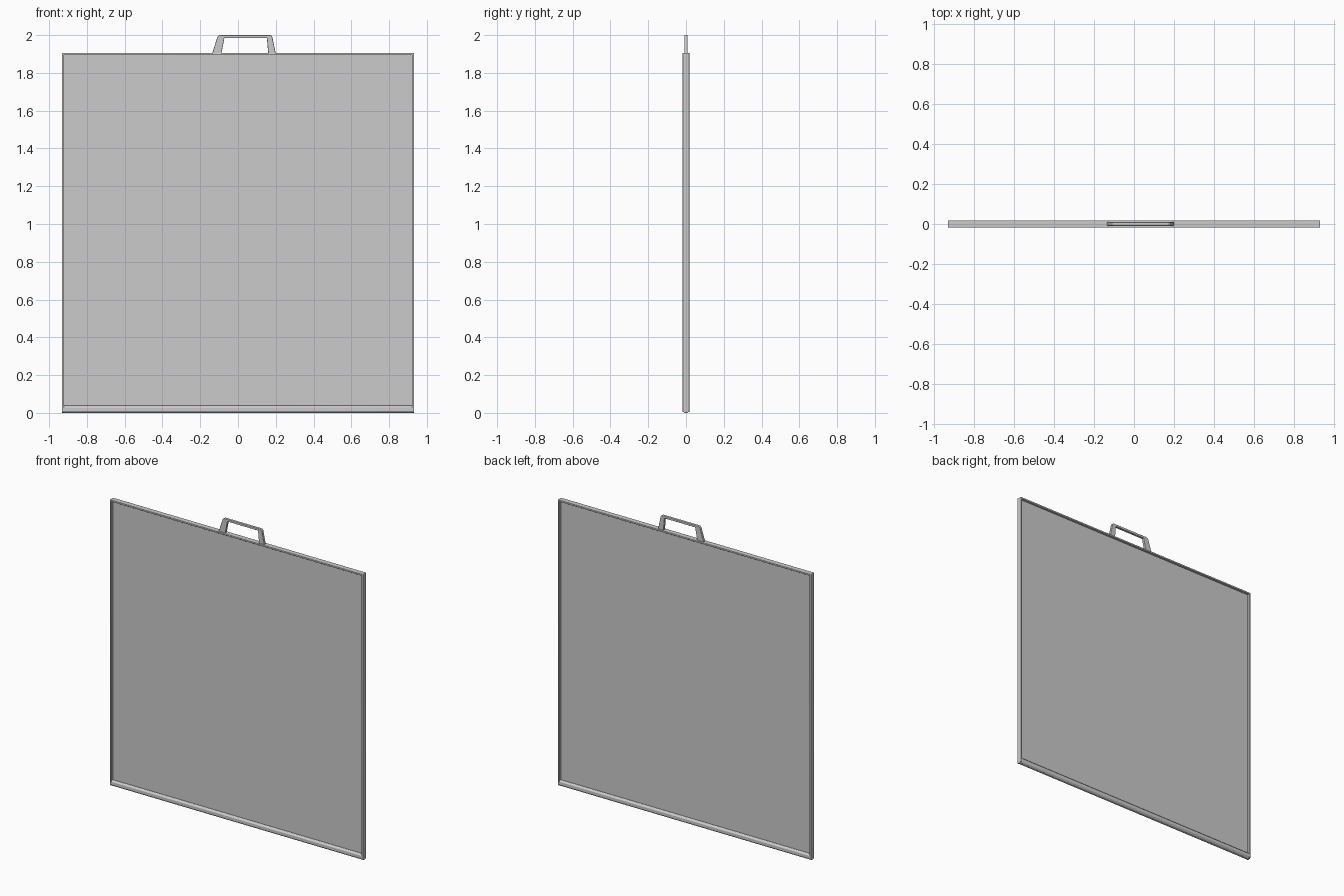
import bpy

if "Cube" in bpy.data.objects:
    bpy.data.objects.remove(bpy.data.objects["Cube"])

W, H, D = 0.933, 1.905, 0.0175   # half width, frame height, half depth


def prism(name, profile, axis, a, b, bevel=0.0, segments=3):
    """Extrude a closed 2D profile along x ('x': y,z points), z ('z': x,y) or y ('y': x,z)."""
    place = {'x': lambda p, t: (t, p[0], p[1]),
             'y': lambda p, t: (p[0], t, p[1]),
             'z': lambda p, t: (p[0], p[1], t)}[axis]
    n = len(profile)
    verts = [place(p, t) for t in (a, b) for p in profile]
    faces = [tuple(range(n))[::-1], tuple(range(n, 2 * n))]
    faces += [(i, (i + 1) % n, n + (i + 1) % n, n + i) for i in range(n)]
    mesh = bpy.data.meshes.new(name)
    mesh.from_pydata(verts, [], faces)
    obj = bpy.data.objects.new(name, mesh)
    bpy.context.collection.objects.link(obj)
    bpy.ops.object.select_all(action='DESELECT')
    obj.select_set(True)
    bpy.context.view_layer.objects.active = obj
    # consistent outward normals
    bpy.ops.object.mode_set(mode='EDIT')
    bpy.ops.mesh.select_all(action='SELECT')
    bpy.ops.mesh.normals_make_consistent(inside=False)
    bpy.ops.object.mode_set(mode='OBJECT')
    if bevel:
        mod = obj.modifiers.new("soft_edges", 'BEVEL')
        mod.width, mod.segments = bevel, segments
    bpy.ops.object.shade_smooth_by_angle()
    return obj


def rect(u0, u1, v0, v1):
    return [(u0, v0), (u1, v0), (u1, v1), (u0, v1)]


# Thin screen sheet, recessed in the middle of the frame
prism("screen_sheet", rect(-W + 0.006, W - 0.006, -0.002, 0.002), 'z', 0.02, H - 0.004)

# Slim side rails
for side, name in ((-1, "left_rail"), (1, "right_rail")):
    x0, x1 = sorted((side * W, side * (W - 0.012)))
    prism(name, rect(x0, x1, -D, D), 'z', 0.004, H, 0.002)

# Slim top rail
prism("top_rail", rect(-D, D, H - 0.011, H), 'x', -W, W, 0.002)

# Rounded bottom rail
c = 0.009
bottom = [(-D + c, 0), (D - c, 0), (D, c), (D, 0.038 - c),
          (D - c, 0.038), (-D + c, 0.038), (-D, 0.038 - c), (-D, c)]
prism("bottom_rail", bottom, 'x', -W, W, 0.002, 2)

# Carry handle: tapered legs and a thin grip in one outline
handle = [(-0.137, H - 0.003), (-0.108, 1.993), (-0.098, 2.0), (0.172, 2.0),
          (0.181, 1.993), (0.2, H - 0.003), (0.16, H - 0.003), (0.153, 1.985),
          (-0.072, 1.985), (-0.088, H - 0.003)]
prism("carry_handle", handle, 'y', -0.009, 0.009, 0.003)
